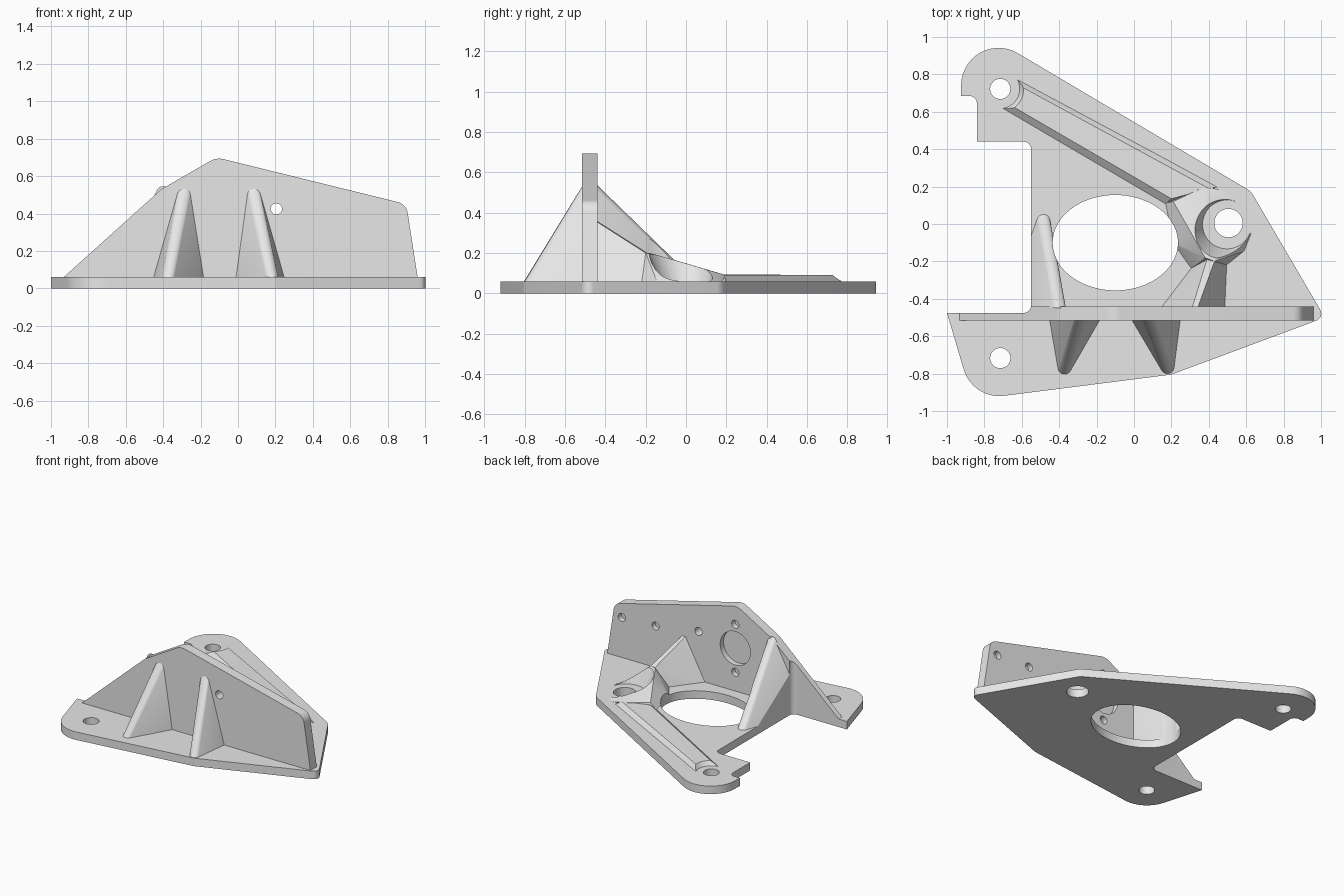
import bpy, bmesh, math
from mathutils import Vector

if "Cube" in bpy.data.objects:
    bpy.data.objects.remove(bpy.data.objects["Cube"])

grey = bpy.data.materials.new("light_grey")
grey.use_nodes = True
grey.diffuse_color = (0.8, 0.8, 0.8, 1)
grey.node_tree.nodes["Principled BSDF"].inputs["Base Color"].default_value = (0.8, 0.8, 0.8, 1)


def make(name, bm):
    bmesh.ops.recalc_face_normals(bm, faces=bm.faces)
    mesh = bpy.data.meshes.new(name)
    bm.to_mesh(mesh)
    bm.free()
    mesh.materials.append(grey)
    ob = bpy.data.objects.new(name, mesh)
    bpy.context.collection.objects.link(ob)
    return ob


def rounded(corners, steps=14):
    """2D outline whose corners (x, y, radius) are filleted."""
    out = []
    for i, (x, y, r) in enumerate(corners):
        p = Vector((x, y))
        if not r:
            out.append(p)
            continue
        a = (Vector(corners[i - 1][:2]) - p).normalized()
        b = (Vector(corners[(i + 1) % len(corners)][:2]) - p).normalized()
        half = a.angle(b) / 2
        centre = p + (a + b).normalized() * (r / math.sin(half))
        start = p + a * (r / math.tan(half)) - centre
        end = p + b * (r / math.tan(half)) - centre
        sweep = math.atan2(start.x * end.y - start.y * end.x, start.dot(end))
        for k in range(steps + 1):
            t = sweep * k / steps
            out.append(centre + Vector((start.x * math.cos(t) - start.y * math.sin(t),
                                        start.x * math.sin(t) + start.y * math.cos(t))))
    return out


def ellipse(x, y, rx, ry=None, n=48):
    ry = ry or rx
    return [Vector((x + rx * math.cos(math.tau * k / n), y + ry * math.sin(math.tau * k / n)))
            for k in range(n)]


def prism(name, outline, lo, hi, axis="z", top=None):
    """Extrude an outline along z or y; a second outline makes a taper."""
    bm = bmesh.new()
    rings = []
    for pts, h in ((outline, lo), (top or outline, hi)):
        rings.append([bm.verts.new((p.x, p.y, h) if axis == "z" else (p.x, h, p.y)) for p in pts])
    n = len(outline)
    bm.faces.new(rings[0])
    bm.faces.new(rings[1])
    for i in range(n):
        j = (i + 1) % n
        bm.faces.new((rings[0][i], rings[0][j], rings[1][j], rings[1][i]))
    return make(name, bm)


def hull(name, points):
    bm = bmesh.new()
    for p in points:
        bm.verts.new(p)
    res = bmesh.ops.convex_hull(bm, input=bm.verts)
    loose = [g for g in res["geom_interior"] if isinstance(g, bmesh.types.BMVert)]
    bmesh.ops.delete(bm, geom=loose, context="VERTS")
    bmesh.ops.dissolve_limit(bm, angle_limit=0.01, verts=bm.verts, edges=bm.edges)
    return make(name, bm)


def boolean(ob, cutters, op="DIFFERENCE"):
    bpy.context.view_layer.objects.active = ob
    for c in cutters:
        m = ob.modifiers.new("cut", "BOOLEAN")
        m.operation, m.object, m.solver = op, c, "EXACT"
        bpy.ops.object.modifier_apply(modifier=m.name)


def rib(name, wall_y, left, right, tip, top, r=0.036):
    """Gusset with a rounded ridge from the upright wall down to the base."""
    z = 0.055
    pts = [(left, wall_y, z), (right, wall_y, z)]
    pts += [(p.x, p.y, z) for p in ellipse(*tip, r, n=24)]
    pts += [(p.x, wall_y, p.y) for p in ellipse(*top, r, n=24)]
    return hull(name, pts)


# Base plate
outline = rounded([
    (-1, -0.475, 0), (-0.863, -0.94, 0.2), (0.2, -0.805, 0.06), (1.02, -0.5, 0.04),
    (0.625, 0.175, 0.09), (-0.92, 1.09, 0.2), (-0.925, 0.685, 0), (-0.84, 0.685, 0.04),
    (-0.84, 0.44, 0), (-0.55, 0.44, 0.04), (-0.55, -0.475, 0.04)])
base = prism("base_plate", outline, 0, 0.06)

# Upright wall
wall = prism("upright_wall", rounded([
    (-0.965, 0.03, 0), (-0.41, 0.53, 0.08), (-0.115, 0.7, 0.1),
    (0.9, 0.45, 0.07), (0.965, 0.03, 0)]), -0.515, -0.44, "y")

# Gussets on both sides of the wall
front_ribs = [rib("front_rib_right", -0.5, -0.455, -0.175, (-0.372, -0.77), (-0.285, 0.52)),
              rib("front_rib_left", -0.5, -0.02, 0.25, (0.18, -0.767), (0.08, 0.52))]
back_rib = rib("back_rib", -0.45, -0.69, -0.365, (-0.485, 0.02), (-0.4, 0.51))
boss_rib = hull("boss_rib", [
    (0.14, -0.45, 0.05), (0.49, -0.45, 0.05), (0.31, -0.45, 0.365), (0.34, -0.45, 0.36),
    (0.39, -0.19, 0.2), (0.43, -0.2, 0.2), (0.3, -0.24, 0.05), (0.5, -0.22, 0.05)])

# Sloping boss around the large bolt hole
boss = hull("bolt_boss", [
    (0.2, -0.1, 0.05), (0.3, -0.24, 0.05), (0.5, -0.22, 0.05), (0.6, -0.14, 0.05),
    (0.64, -0.04, 0.05), (0.62, 0.08, 0.05), (0.52, 0.17, 0.05), (0.16, 0.11, 0.05),
    (0.43, -0.2, 0.2), (0.38, -0.18, 0.2), (0.29, -0.02, 0.155),
    (0.21, 0.12, 0.105), (0.38, 0.2, 0.09)])

# Low spine running to the far lug
spine = hull("spine", [
    (-0.76, 0.64, 0.05), (-0.66, 0.8, 0.05), (0.46, 0.2, 0.05), (0.16, 0.1, 0.05),
    (-0.72, 0.67, 0.09), (-0.65, 0.76, 0.09), (0.4, 0.19, 0.09), (0.2, 0.135, 0.095)])

# Cutters
envelope = prism("envelope", outline, -0.1, 1)
opening = prism("opening", ellipse(-0.1, -0.1, 0.335, 0.255, n=72), -0.2, 1.2)
bolts = [prism("bolt", ellipse(x, y, r), -0.15, 0.15) for x, y, r in
         ((-0.715, 0.722, 0.054), (-0.715, -0.717, 0.054), (0.505, 0.005, 0.076))]
boss_bore = prism("boss_bore", ellipse(0.5, 0, 0.125), 0.04, 0.3,
                  top=ellipse(0.465, -0.03, 0.2))
lug_bore = prism("lug_bore", ellipse(-0.715, 0.722, 0.09), 0.04, 0.14,
                 top=ellipse(-0.715, 0.722, 0.16))
pockets = [prism("pocket", ellipse(x, z, r), back, -0.4, "y") for x, z, r, back in
           ((0.84, 0.36, 0.03, -0.48), (0.56, 0.37, 0.03, -0.48), (0.205, 0.425, 0.03, -0.6),
            (-0.1, 0.56, 0.03, -0.48), (-0.1, 0.2, 0.03, -0.48), (-0.1, 0.38, 0.125, -0.48))]

boolean(base, [opening] + bolts)
boolean(wall, [envelope], "INTERSECT")
boolean(wall, pockets)
boolean(back_rib, [envelope], "INTERSECT")
boolean(back_rib, [opening])
boolean(boss_rib, [opening, boss_bore])
boolean(boss, [opening, boss_bore])
boolean(spine, [opening, boss_bore, lug_bore])

for c in [envelope, opening, boss_bore, lug_bore] + bolts + pockets:
    bpy.data.objects.remove(c)

# Smooth rounds, sharp edges
bpy.ops.object.select_all(action="DESELECT")
for ob in [base, wall, back_rib, boss_rib, boss, spine] + front_ribs:
    ob.select_set(True)
bpy.context.view_layer.objects.active = base
bpy.ops.object.shade_smooth_by_angle(angle=math.radians(25))
